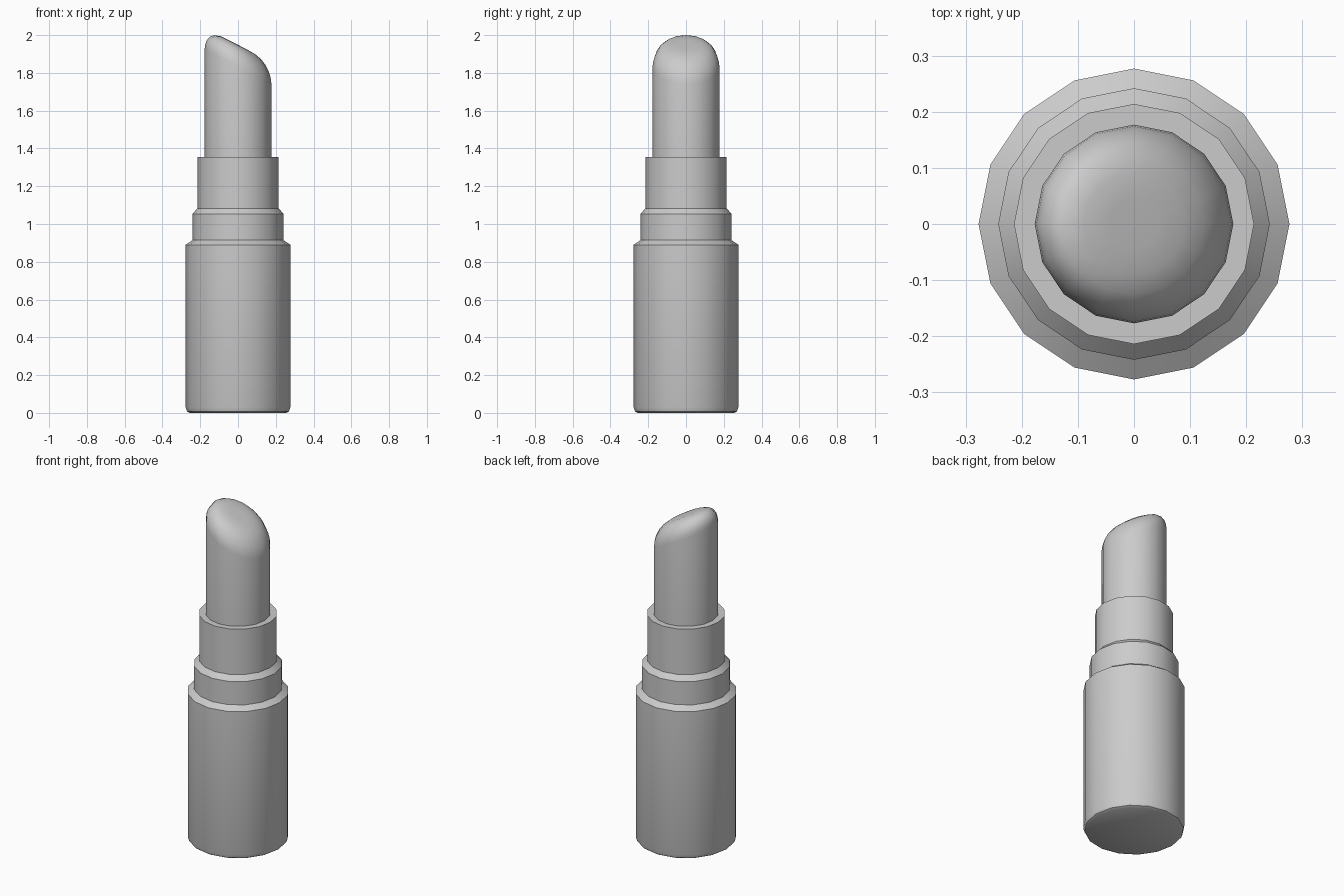
import bpy, bmesh, math

if "Cube" in bpy.data.objects:
    bpy.data.objects.remove(bpy.data.objects["Cube"])

SIDES = 16


def lathe(name, profile, slope=0.0, cap_bottom=False, tip=None):
    """Revolve (radius, z, tilt) points; tilt=1 shears that ring along x by slope."""
    bm = bmesh.new()
    rings = []
    for r, z, *tilt in profile:
        t = tilt[0] if tilt else 0
        ring = []
        for i in range(SIDES):
            a = 2 * math.pi * i / SIDES
            x, y = r * math.cos(a), r * math.sin(a)
            ring.append(bm.verts.new((x, y, z + t * slope * x)))
        rings.append(ring)
    for low, high in zip(rings, rings[1:]):
        for i in range(SIDES):
            j = (i + 1) % SIDES
            bm.faces.new((low[i], low[j], high[j], high[i]))
    if cap_bottom:
        bm.faces.new(rings[0][::-1])
    if tip is not None:
        top = bm.verts.new((0, 0, tip))
        for i in range(SIDES):
            bm.faces.new((rings[-1][i], rings[-1][(i + 1) % SIDES], top))
    mesh = bpy.data.meshes.new(name)
    bm.to_mesh(mesh)
    bm.free()
    obj = bpy.data.objects.new(name, mesh)
    bpy.context.collection.objects.link(obj)
    bpy.ops.object.select_all(action='DESELECT')
    obj.select_set(True)
    bpy.context.view_layer.objects.active = obj
    bpy.ops.object.shade_smooth_by_angle(angle=math.radians(35))
    return obj


# Base case with rounded foot and chamfered shoulder
lathe("case", [(0.255, 0), (0.270, 0.008), (0.277, 0.03),
               (0.277, 0.89), (0.242, 0.914)], cap_bottom=True)

# Stepped collar
lathe("collar", [(0.242, 0.914), (0.242, 1.054), (0.214, 1.083)])

# Inner tube with flat rim
lathe("inner_tube", [(0.214, 1.083), (0.214, 1.356), (0.177, 1.356)])

# Lipstick bullet: slanted, softly domed tip
RIM = 1.8325
dome = [(0.177, 0), (0.174, 0.026), (0.166, 0.053), (0.147, 0.084),
        (0.125, 0.102), (0.09, 0.114), (0.045, 0.116)]
lathe("bullet", [(0.177, 1.356)] + [(r, RIM + h, 1) for r, h in dome],
      slope=-0.52, tip=RIM + 0.116)
